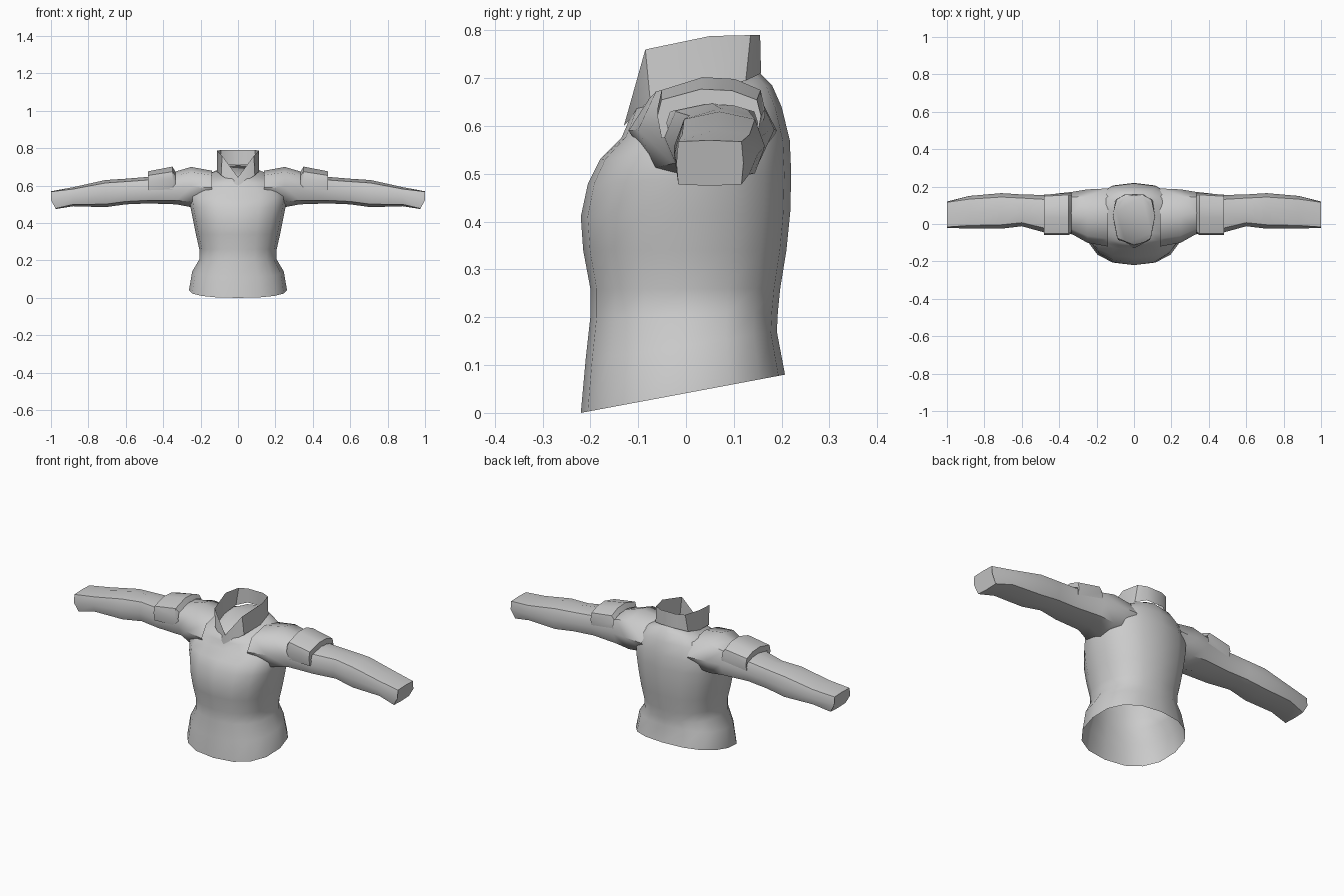
import bpy, bmesh, math

if "Cube" in bpy.data.objects:
    bpy.data.objects.remove(bpy.data.objects["Cube"])

cloth = bpy.data.materials.new("grey cloth")
cloth.diffuse_color = (0.6, 0.6, 0.6, 1)
cloth.use_nodes = True
cloth.node_tree.nodes["Principled BSDF"].inputs["Base Color"].default_value = cloth.diffuse_color


def finish(name, bm, angle=50):
    bmesh.ops.recalc_face_normals(bm, faces=bm.faces)
    mesh = bpy.data.meshes.new(name)
    bm.to_mesh(mesh)
    bm.free()
    ob = bpy.data.objects.new(name, mesh)
    bpy.context.collection.objects.link(ob)
    mesh.materials.append(cloth)
    bpy.ops.object.select_all(action='DESELECT')
    ob.select_set(True)
    bpy.context.view_layer.objects.active = ob
    bpy.ops.object.shade_smooth_by_angle(angle=math.radians(angle))
    return ob


def loft(rings, closed=True, cap_end=False):
    bm = bmesh.new()
    rows = [[bm.verts.new(p) for p in ring] for ring in rings]
    n = len(rows[0])
    for a, b in zip(rows, rows[1:]):
        for i in range(n if closed else n - 1):
            j = (i + 1) % n
            bm.faces.new((a[i], a[j], b[j], b[i]))
    if cap_end:
        bm.faces.new(rows[-1])
    return bm


def oval(i, n, p):
    """Point on a unit superellipse."""
    t = 2 * math.pi * i / n
    c, s = math.cos(t), math.sin(t)
    return (math.copysign(abs(c) ** (2 / p), c) if abs(c) > 1e-6 else 0,
            math.copysign(abs(s) ** (2 / p), s) if abs(s) > 1e-6 else 0)


# Torso: half width, front y, back y, front z, back z; open hem, closed neck base
torso = [(.262, -.22, .207, .0, .08), (.245, -.21, .19, .11, .17),
         (.207, -.20, .192, .20, .21), (.207, -.20, .197, .26, .26),
         (.225, -.215, .21, .34, .34), (.24, -.22, .218, .41, .42),
         (.255, -.205, .22, .48, .50), (.26, -.18, .217, .53, .57),
         (.24, -.135, .20, .575, .64), (.18, -.12, .18, .61, .685),
         (.10, -.11, .155, .635, .71)]
rings = []
for w, yf, yb, zf, zb in torso:
    ring = []
    for i in range(16):
        c, s = oval(i, 16, 2.35)
        y = s * (yb if s > 0 else -yf)
        ring.append((w * c, y, zf + (zb - zf) * (y - yf) / (yb - yf)))
    rings.append(ring)
finish("torso", loft(rings, cap_end=True))

# Sleeves: x, front y, back y, bottom z, top z, squareness
sleeve = [(.14, -.12, .19, .50, .68, 2.2), (.25, -.10, .185, .485, .70, 2.3),
          (.33, -.055, .172, .50, .677, 2.5), (.48, -.045, .155, .505, .647, 2.6),
          (.60, -.012, .158, .50, .637, 2.7), (.71, -.025, .165, .485, .63, 2.8),
          (.88, -.025, .15, .49, .592, 3.2), (1.0, -.02, .12, .475, .57, 12)]
# Shoulder straps: x, front y, back y, lower z, top z
strap = [(.335, -.05, .165, .58, .675), (.35, -.06, .165, .58, .702),
         (.48, -.06, .157, .575, .677), (.48, -.04, .15, .575, .645)]
for side, sx in (("left", 1), ("right", -1)):
    rings = []
    for x, yf, yb, zb, zt, p in sleeve:
        ring = []
        for i in range(8):
            c, s = oval(i, 8, p)
            tilt = .025 if x == 1.0 and s < -.5 else 0
            ring.append((sx * (x - tilt), (yf + yb) / 2 + c * (yb - yf) / 2,
                         (zb + zt) / 2 + s * (zt - zb) / 2))
        rings.append(ring)
    finish(side + "_sleeve", loft(rings, cap_end=True))

    rings = []
    for x, yf, yb, zb, zt in strap:
        w = yb - yf
        rings.append([(sx * x, yf + w * u, zb + (zt - zb) * v) for u, v in
                      ((.04, 0), (0, .45), (.04, .78), (.42, 1), (.72, .97),
                       (.96, .78), (1, .45), (.96, 0))])
    finish(side + "_shoulder_strap", loft(rings, closed=False), 35)

# Collar: mirrored half outline, meeting in a V at the front
low = [(0, -.13, .60), (.09, -.075, .655), (.112, .04, .675),
       (.10, .125, .695), (.05, .157, .71)]
high = [(0, -.112, .645), (.085, -.085, .76), (.112, .05, .788),
        (.09, .135, .79), (.045, .155, .79)]
rows = [half + [(-x, y, z) for x, y, z in half[:0:-1]] for half in (low, high)]
finish("collar", loft(rows))
